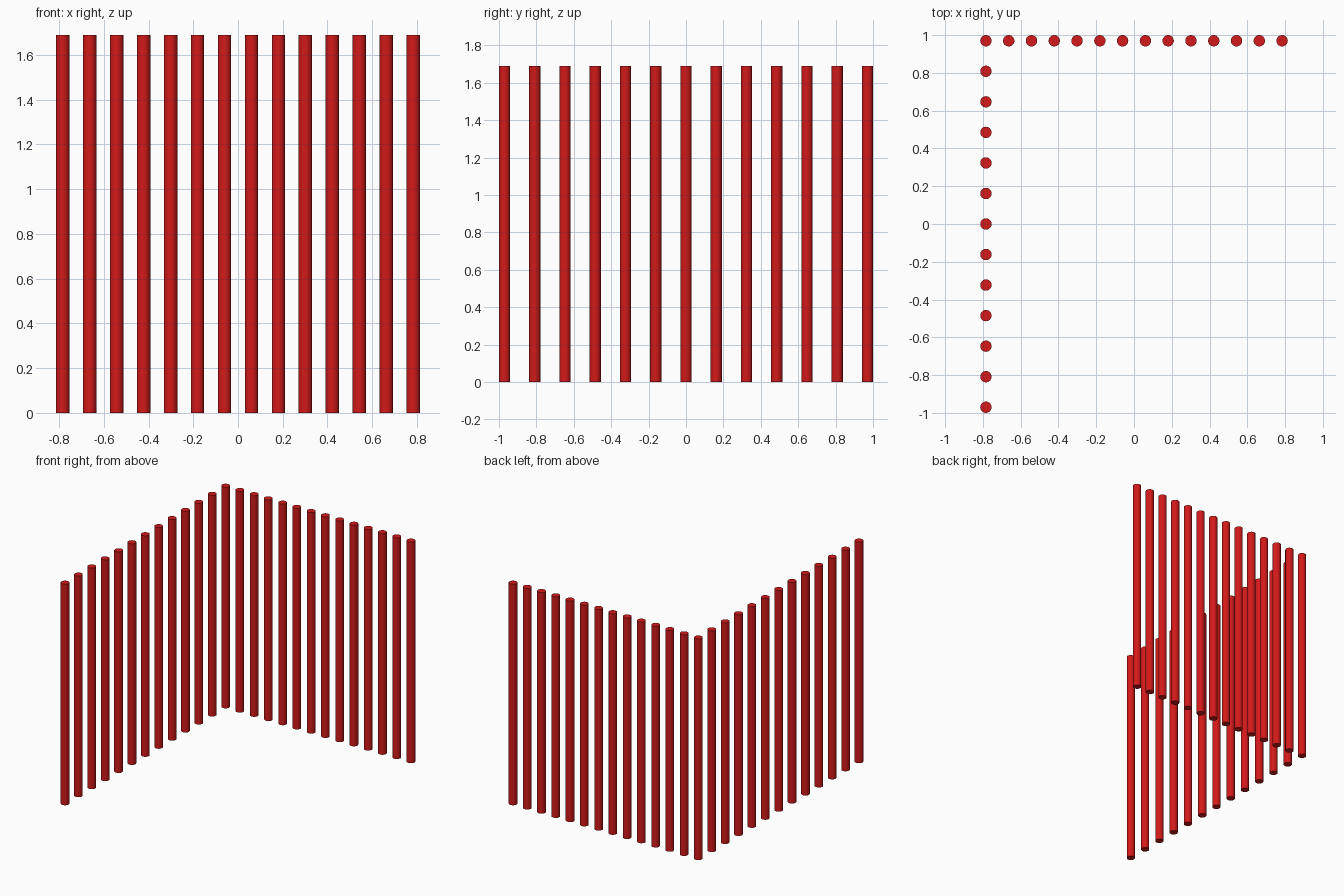
import bpy, math

if "Cube" in bpy.data.objects:
    bpy.data.objects.remove(bpy.data.objects["Cube"])

RADIUS, HEIGHT = 0.03, 1.69
X, Y = 0.784, 0.97          # post centre limits
N_BACK, N_SIDE = 14, 13     # posts per row, sharing the corner post

red = bpy.data.materials.new("red")
red.diffuse_color = (0.65, 0.01, 0.01, 1)
red.use_nodes = True
red.node_tree.nodes["Principled BSDF"].inputs["Base Color"].default_value = red.diffuse_color


def post(name, x, y):
    bpy.ops.mesh.primitive_cylinder_add(vertices=32, radius=RADIUS, depth=HEIGHT,
                                        location=(x, y, HEIGHT / 2))
    obj = bpy.context.object
    obj.name = name
    obj.data.materials.append(red)
    bpy.ops.object.shade_smooth_by_angle(angle=math.radians(40))


# Back row, including the corner post
for i in range(N_BACK):
    post("corner_post" if i == 0 else f"back_post_{i}", -X + 2 * X * i / (N_BACK - 1), Y)

# Left row, running forward from the corner
for i in range(1, N_SIDE):
    post(f"left_post_{i}", -X, Y - 2 * Y * i / (N_SIDE - 1))
